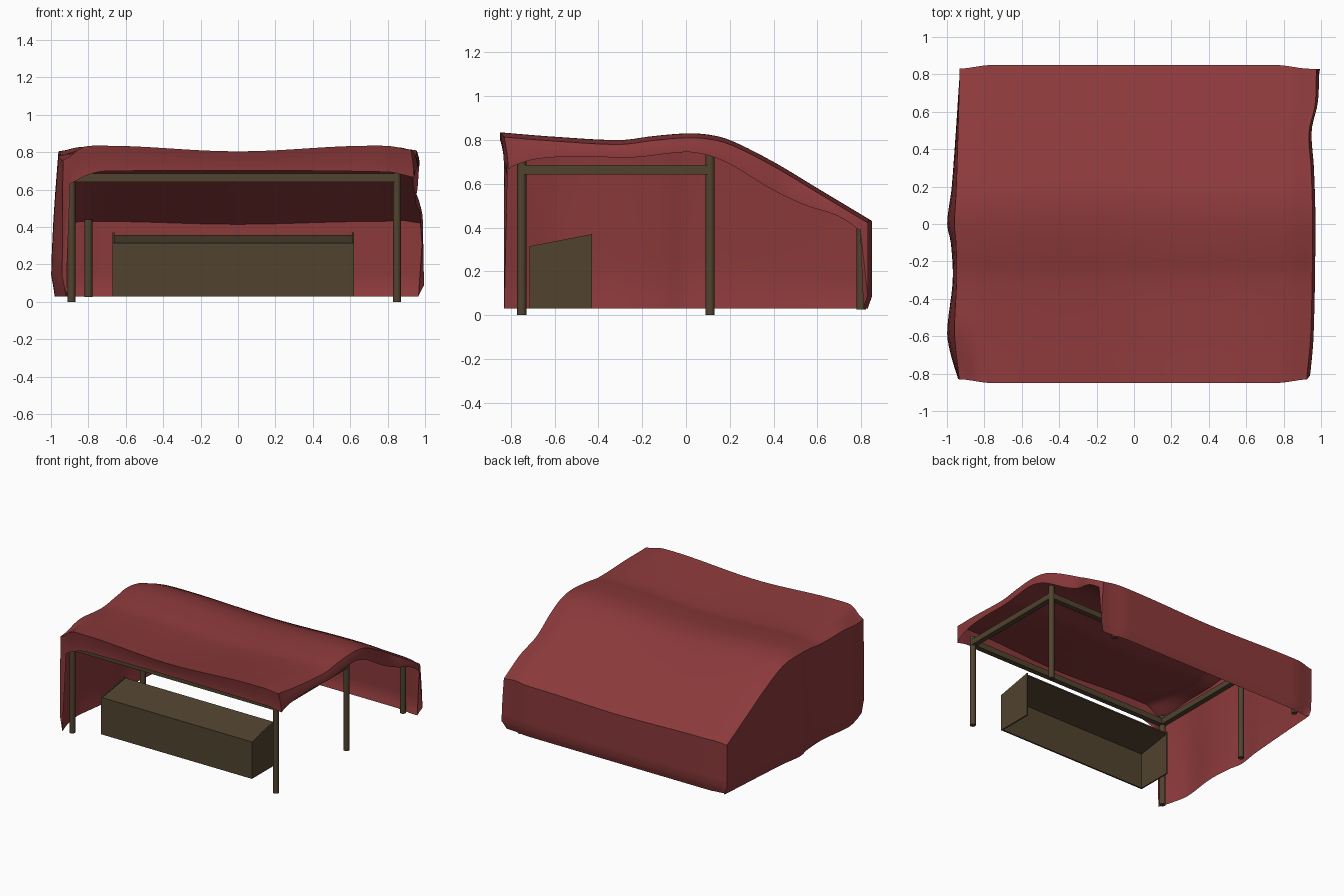
import bpy, bmesh, math
from mathutils import Vector

cube = bpy.data.objects.get("Cube")
if cube:
    bpy.data.objects.remove(cube, do_unlink=True)


def material(name, color):
    m = bpy.data.materials.new(name)
    m.use_nodes = True
    m.diffuse_color = color
    m.node_tree.nodes["Principled BSDF"].inputs["Base Color"].default_value = color
    return m


RED = material("red cloth", (0.26, 0.041, 0.043, 1))
WOOD = material("dark wood", (0.082, 0.056, 0.029, 1))


def curve(points, v):
    """Smooth curve through (position, value) pairs."""
    v = min(max(v, points[0][0]), points[-1][0])
    last = len(points) - 1

    def slope(i):
        a, b = points[max(i - 1, 0)], points[min(i + 1, last)]
        return (b[1] - a[1]) / (b[0] - a[0])

    for i in range(last):
        (x0, y0), (x1, y1) = points[i], points[i + 1]
        if v <= x1:
            h = x1 - x0
            t = (v - x0) / h
            return (y0 * (1 + 2 * t) * (1 - t) ** 2 + y1 * t * t * (3 - 2 * t)
                    + h * (slope(i) * t * (1 - t) ** 2 + slope(i + 1) * t * t * (t - 1)))


def ease(v):
    v = min(max(v, 0), 1)
    return v * v * (3 - 2 * v)


# Cloth shape: ridge line, hem heights and side outlines
RIDGE = [(-.85, .835), (-.6, .815), (-.3, .80), (-.15, .818), (0, .83), (.1, .825),
         (.2, .80), (.4, .70), (.6, .58), (.85, .43)]
SIDE_HEM = [(-.83, .665), (-.7, .71), (-.5, .725), (-.25, .72), (0, .745), (.1, .73),
            (.2, .69), (.4, .57), (.55, .50), (.7, .45), (.83, .36)]
FRONT_HEM = [(-.9, .63), (-.8, .68), (-.7, .70), (.8, .695), (.94, .665)]
LEFT_LINE = [(-.83, .97), (-.94, .93)]
WALL_LINE = [(-.83, -.94), (-.7, -.98), (-.58, -1), (-.3, -.97), (-.1, -.98), (0, -1),
             (.2, -.975), (.83, -.93)]
OPEN_LINE = [(-.83, .94), (-.6, .96), (0, .97), (.3, .962), (.5, .95), (.65, .983), (.83, .99)]
GROUND = 0.03
NX, NY = 48, 48


def roof_point(i, j):
    u, t = 2 * i / NX - 1, 2 * j / NY - 1
    y = t * .85
    left = curve(WALL_LINE, y) * .4 - .56
    right = curve(OPEN_LINE, y) - .015
    x = left + (right - left) * i / NX
    y = t * (.85 - .02 * ease((abs(x) - .76) / .18))
    z = curve(RIDGE, y)
    if abs(x) < .72:
        z -= .03 * (.5 + .5 * math.cos(math.pi * x / .72)) * (1 - .5 * ease(y / .5))
    edge = ease((abs(u) - .82) / .18) ** 2
    z -= edge * (.02 if u > 0 else .025 + .05 * ease((-t - .6) / .4))
    return Vector((x, y, z))


def hem_point(i, j, p):
    """Bottom of the hanging cloth below an edge point, and its inward curl."""
    q, curl = p.copy(), Vector()
    if i == 0:
        q.x, q.z, curl.x = curve(WALL_LINE, p.y), GROUND, .02
    elif j == NY:
        q.z, curl.y = GROUND, -.02
        if i == NX:
            q.x, curl.x = .995, -.03
    elif i == NX:
        q.x, q.z = curve(OPEN_LINE, p.y), curve(SIDE_HEM, p.y)
    else:
        q.z = curve(FRONT_HEM, p.x)
    if j == 0 and i > 0:
        q.y += .018
    return q, curl


bm = bmesh.new()
grid = [[bm.verts.new(roof_point(i, j)) for j in range(NY + 1)] for i in range(NX + 1)]
for i in range(NX):
    for j in range(NY):
        bm.faces.new((grid[i][j], grid[i + 1][j], grid[i + 1][j + 1], grid[i][j + 1]))

# Hanging sides follow the perimeter of the roof
rim = ([(i, 0) for i in range(NX)] + [(NX, j) for j in range(NY)]
       + [(i, NY) for i in range(NX, 0, -1)] + [(0, j) for j in range(NY, 0, -1)])
columns = []
for i, j in rim:
    top = grid[i][j]
    hem, curl = hem_point(i, j, top.co)
    column = [top]
    for f in (.12, .3, .5, .7, .85, .94, 1):
        p = top.co.lerp(hem, math.sin(f * math.pi / 2))
        p.z = top.co.z + (hem.z - top.co.z) * f
        p += curl * ease((f - .85) / .15)
        column.append(bm.verts.new(p))
    columns.append(column)
for k, a in enumerate(columns):
    b = columns[(k + 1) % len(columns)]
    for r in range(len(a) - 1):
        bm.faces.new((a[r], a[r + 1], b[r + 1], b[r]))
bmesh.ops.recalc_face_normals(bm, faces=bm.faces)
if grid[NX // 2][NY // 2].link_faces[0].normal.z < 0:
    bmesh.ops.reverse_faces(bm, faces=bm.faces)
mesh = bpy.data.meshes.new("cloth_canopy")
bm.to_mesh(mesh)
bm.free()
canopy = bpy.data.objects.new("cloth_canopy", mesh)
bpy.context.collection.objects.link(canopy)
mesh.materials.append(RED)
bpy.context.view_layer.objects.active = canopy
canopy.select_set(True)
bpy.ops.object.shade_smooth_by_angle(angle=math.radians(50))


def box(name, low, high):
    low, high = Vector(low), Vector(high)
    bpy.ops.mesh.primitive_cube_add(size=1, location=(low + high) / 2)
    ob = bpy.context.object
    ob.name = name
    for v in ob.data.vertices:
        v.co = Vector(a * b for a, b in zip(v.co, high - low))
    ob.data.materials.append(WOOD)
    return ob


def post(name, x, y, low, high):
    bpy.ops.mesh.primitive_cylinder_add(vertices=16, radius=.021, depth=high - low,
                                        location=(x, y, (low + high) / 2))
    ob = bpy.context.object
    ob.name = name
    ob.data.materials.append(WOOD)
    bpy.ops.object.shade_smooth_by_angle(angle=math.radians(40))


# Posts
LEFT, RIGHT, FRONT, MID = -.89, .85, -.75, .11
for side, x in (("right", LEFT), ("left", RIGHT)):
    post("front_post_" + side, x, FRONT, 0, .715)
    post("middle_post_" + side, x, MID, 0, .745)
    post("back_post_" + side, max(x, -.8), .8, .025, .44)
    # Side beams
    box("side_beam_" + side, (x - .02, FRONT, .642), (x + .02, MID, .686))
# Cross beams
for name, y in (("front_beam", FRONT), ("middle_beam", MID)):
    box(name, (LEFT, y - .02, .642), (RIGHT, y + .02, .686))

# Counter: front board, sloping top and two end boards, open at the back and below
box("counter_front", (-.67, -.715, .03), (.62, -.703, .315))
top = box("counter_top", (-.665, -.714, .303), (.615, -.43, .313))
for v in top.data.vertices:
    if v.co.y > 0:
        v.co.z += .045
for name, x in (("counter_end_right", -.67), ("counter_end_left", .61)):
    end = box(name, (x, -.715, .03), (x + .01, -.43, .315))
    for v in end.data.vertices:
        if v.co.y > 0 and v.co.z > 0:
            v.co.z += .055
